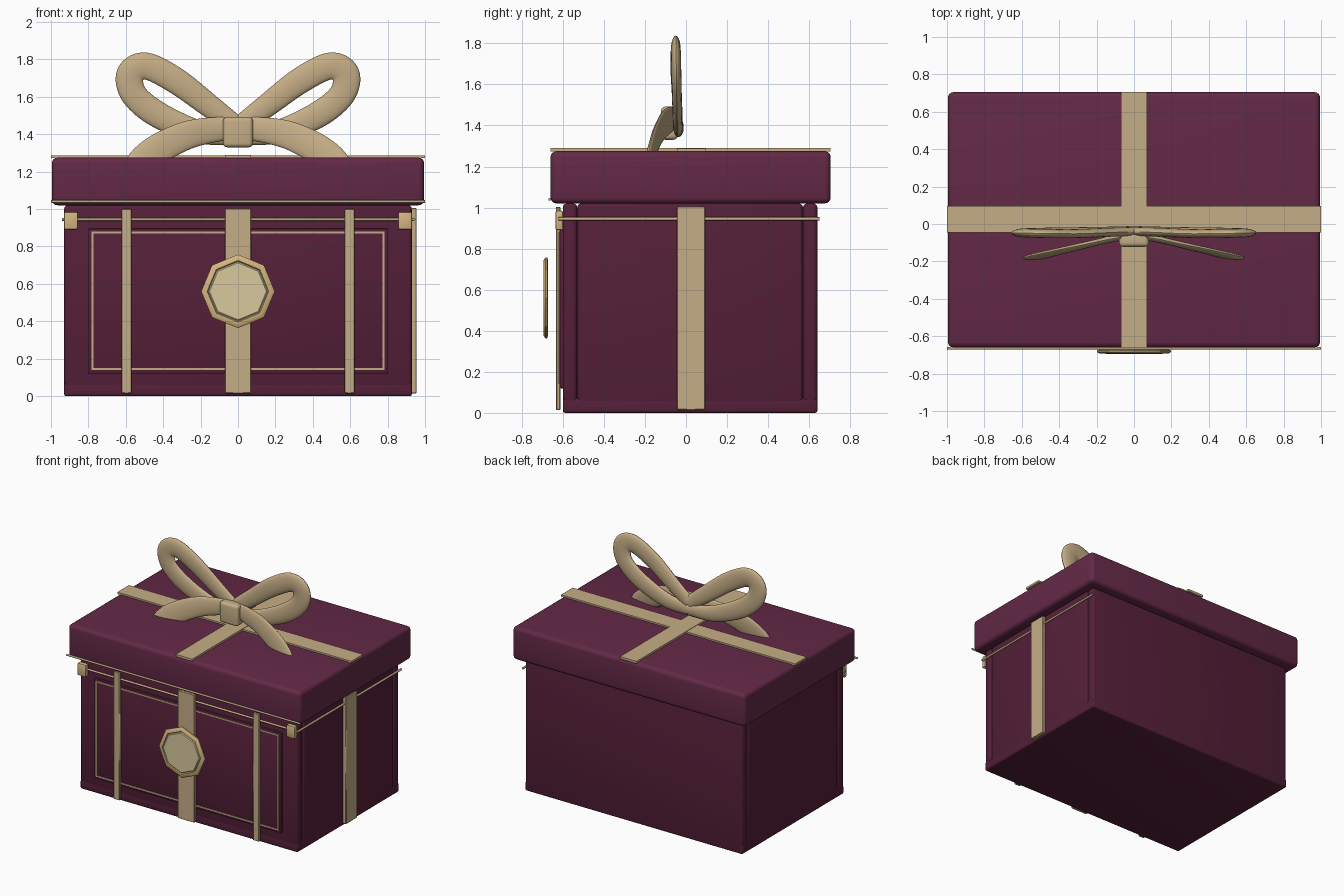
import bpy, bmesh
from math import sin, cos, pi
from mathutils import Vector

if "Cube" in bpy.data.objects:
    bpy.data.objects.remove(bpy.data.objects["Cube"])


def material(name, rgb):
    m = bpy.data.materials.new(name)
    m.diffuse_color = (*rgb, 1)
    m.use_nodes = True
    m.node_tree.nodes["Principled BSDF"].inputs["Base Color"].default_value = m.diffuse_color
    return m


PLUM = material("plum", (0.125, 0.022, 0.062))
DARK = material("dark_plum", (0.09, 0.014, 0.04))
GOLD = material("gold", (0.56, 0.42, 0.24))
BRASS = material("brass", (0.66, 0.47, 0.22))
CREAM = material("cream", (0.68, 0.58, 0.34))


def finish(name, bm, mat):
    bmesh.ops.recalc_face_normals(bm, faces=bm.faces)
    me = bpy.data.meshes.new(name)
    bm.to_mesh(me)
    bm.free()
    me.materials.append(mat)
    ob = bpy.data.objects.new(name, me)
    bpy.context.collection.objects.link(ob)
    bpy.ops.object.select_all(action='DESELECT')
    ob.select_set(True)
    bpy.context.view_layer.objects.active = ob
    bpy.ops.object.shade_smooth_by_angle(angle=0.7)
    return ob


def box(name, x, y, z, mat, bevel=0.0, segments=3):
    bm = bmesh.new()
    bmesh.ops.create_cube(bm, size=1)
    for v in bm.verts:
        v.co = [r[0] + (c + 0.5) * (r[1] - r[0]) for c, r in zip(v.co, (x, y, z))]
    if bevel:
        bmesh.ops.bevel(bm, geom=bm.edges[:], offset=bevel, segments=segments,
                        profile=0.5, affect='EDGES')
    return finish(name, bm, mat)


def cord(name, a, b, r, mat):
    a, b = Vector(a), Vector(b)
    bm = bmesh.new()
    bmesh.ops.create_cone(bm, cap_ends=True, segments=12, radius1=r, radius2=r,
                          depth=(b - a).length)
    rot = (b - a).to_track_quat('Z', 'Y')
    for v in bm.verts:
        v.co = rot @ v.co + (a + b) / 2
    return finish(name, bm, mat)


def lathe_octagon(name, profile, mat, zc):
    # profile: (radius, y) pairs, eight sides with a corner pointing up
    bm = bmesh.new()
    rings = [[bm.verts.new((r * cos(i * pi / 4), y, zc + r * sin(i * pi / 4)))
              for i in range(8)] for r, y in profile]
    for p, q in zip(rings, rings[1:]):
        for i in range(8):
            j = (i + 1) % 8
            bm.faces.new((p[i], p[j], q[j], q[i]))
    bm.faces.new(rings[0])
    bm.faces.new(rings[-1])
    return finish(name, bm, mat)


def spline(pts, steps=8):
    pts = [Vector(p) for p in pts]
    ext = [2 * pts[0] - pts[1]] + pts + [2 * pts[-1] - pts[-2]]
    out = []
    for a, b, c, d in zip(ext, ext[1:], ext[2:], ext[3:]):
        for k in range(steps):
            t = k / steps
            out.append(0.5 * (2 * b + (c - a) * t + (2 * a - 5 * b + 4 * c - d) * t * t
                              + (3 * b - a - 3 * c + d) * t ** 3))
    return out + [pts[-1]]


def ribbon_tube(name, pts, side, thick, mat, n=20):
    # pts: x, y, z, half width; flattened oval section, mirrored by side
    path = spline(pts)
    bm = bmesh.new()
    rings = []
    for i, p in enumerate(path):
        t = path[min(i + 1, len(path) - 1)] - path[max(i - 1, 0)]
        nrm = Vector((-t[2], 0, t[0])).normalized()
        ring = []
        for k in range(n):
            a = 2 * pi * k / n
            co = Vector(p[:3]) + nrm * p[3] * cos(a) + Vector((0, thick * sin(a), 0))
            co.x *= side
            ring.append(bm.verts.new(co))
        rings.append(ring)
    for p, q in zip(rings, rings[1:]):
        for k in range(n):
            j = (k + 1) % n
            bm.faces.new((p[k], p[j], q[j], q[k]))
    bm.faces.new(rings[0])
    bm.faces.new(rings[-1])
    return finish(name, bm, mat)


# Box body: floor and four walls, with seams at the side corners
box("floor", (-0.93, 0.93), (-0.6, 0.64), (0, 0.07), DARK, 0.012)
box("front_wall", (-0.93, 0.93), (-0.6, -0.53), (0, 1.02), DARK, 0.02)
box("back_wall", (-0.93, 0.93), (0.57, 0.64), (0, 1.02), DARK, 0.02)
for s, side in ((-1, "left"), (1, "right")):
    box(side + "_wall", sorted((s * 0.86, s * 0.93)), (-0.53, 0.57), (0, 1.02), DARK, 0.02)

# Lid
box("lid", (-0.995, 0.995), (-0.66, 0.705), (1.02, 1.275), PLUM, 0.03, 4)

# Front panel with thin inlaid frame
box("front_panel", (-0.8, 0.8), (-0.615, -0.59), (0.12, 0.895), DARK, 0.006, 2)
for s, side in ((-1, "left"), (1, "right")):
    box("frame_" + side, sorted((s * 0.772, s * 0.783)), (-0.621, -0.61), (0.14, 0.88), GOLD)
for z, end in ((0.14, "bottom"), (0.87, "top")):
    box("frame_" + end, (-0.783, 0.783), (-0.621, -0.61), (z, z + 0.01), GOLD)

# Ribbon straps on the front, right side and lid
box("front_ribbon", (-0.07, 0.07), (-0.634, -0.612), (0.015, 1.003), GOLD, 0.003, 1)
for s, side in ((-1, "left"), (1, "right")):
    box("front_strap_" + side, sorted((s * 0.57, s * 0.622)), (-0.632, -0.612), (0.015, 1.0), GOLD, 0.003, 1)
box("side_ribbon", (0.928, 0.955), (-0.045, 0.092), (0.015, 1.005), GOLD, 0.003, 1)
box("lid_ribbon_across", (-1, 1), (-0.045, 0.097), (1.272, 1.287), GOLD)
box("lid_ribbon_along", (-0.07, 0.07), (-0.66, 0.705), (1.272, 1.29), GOLD)

# Cords and corner clasps
cord("lid_trim_cord", (-1, -0.664, 1.04), (1, -0.664, 1.04), 0.007, GOLD)
cord("front_cord", (-0.94, -0.612, 0.945), (0.94, -0.612, 0.945), 0.008, GOLD)
cord("side_cord", (0.94, -0.62, 0.945), (0.94, 0.65, 0.945), 0.008, GOLD)
for s, side in ((-1, "left"), (1, "right")):
    box("corner_clasp_" + side, sorted((s * 0.857, s * 0.93)), (-0.635, -0.6), (0.89, 0.985), BRASS, 0.008, 2)

# Octagonal seal
lathe_octagon("seal_rim", [(0.185, -0.672), (0.197, -0.676), (0.197, -0.684),
                           (0.185, -0.693), (0.165, -0.693), (0.16, -0.684)], BRASS, 0.56)
lathe_octagon("seal_face", [(0.158, -0.68), (0.158, -0.69), (0.152, -0.695)], CREAM, 0.56)

# Bow: two loops, two tails, one knot
loop = [(0, -0.04, 1.44, .05), (.15, -0.045, 1.55, .062), (.33, -0.052, 1.685, .07),
        (.49, -0.05, 1.764, .072), (.575, -0.048, 1.72, .075), (.555, -0.046, 1.61, .07),
        (.42, -0.043, 1.50, .07), (.2, -0.04, 1.41, .06), (0, -0.035, 1.39, .045)]
tail = [(0.0, -0.06, 1.43, .055), (.12, -0.08, 1.425, .066), (.27, -0.115, 1.395, .075),
        (.42, -0.15, 1.325, .08), (.52, -0.175, 1.25, .075), (.57, -0.19, 1.19, .05)]
for s, side in ((-1, "left"), (1, "right")):
    ribbon_tube("bow_loop_" + side, loop, s, 0.024, GOLD)
    ribbon_tube("bow_tail_" + side, tail, s, 0.018, GOLD)
box("bow_knot", (-0.08, 0.08), (-0.122, -0.04), (1.33, 1.492), GOLD, 0.022, 4)
